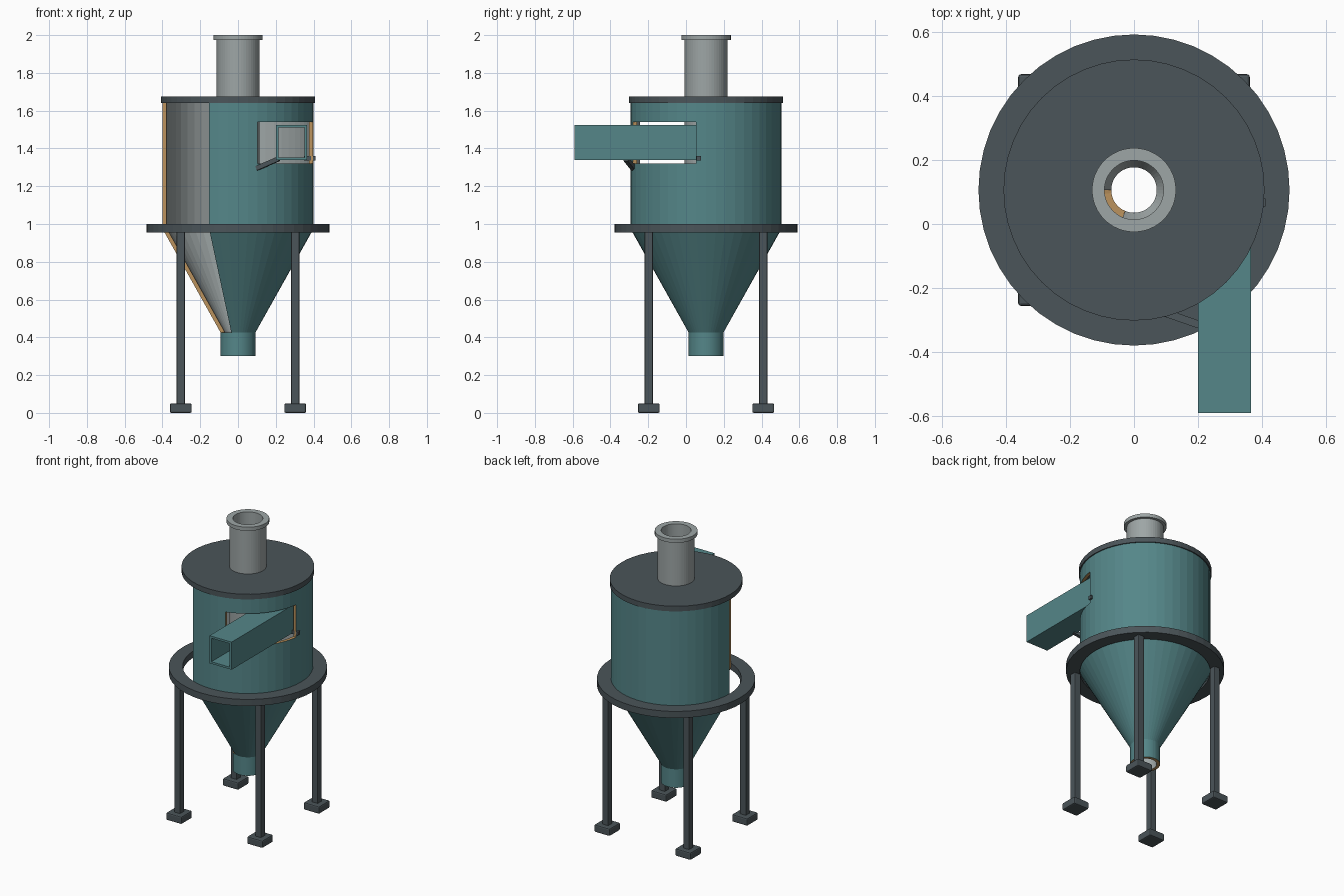
import bpy, bmesh, math
from mathutils import Vector

if "Cube" in bpy.data.objects:
    bpy.data.objects.remove(bpy.data.objects["Cube"])

CY = 0.106          # y of the vessel axis
SEG = 48            # facets around every round part
STEP = 2 * math.pi / SEG


def material(name, rgb):
    m = bpy.data.materials.new(name)
    m.diffuse_color = (*rgb, 1)
    m.use_nodes = True
    m.node_tree.nodes["Principled BSDF"].inputs["Base Color"].default_value = m.diffuse_color
    return m


TEAL = material("teal_paint", (0.09, 0.24, 0.25))
STEEL = material("bare_steel", (0.34, 0.38, 0.38))
CUT = material("cut_edge", (0.50, 0.29, 0.11))
DARK = material("dark_frame", (0.07, 0.09, 0.10))


def finish(name, bm, *mats):
    bmesh.ops.recalc_face_normals(bm, faces=bm.faces)
    me = bpy.data.meshes.new(name)
    bm.to_mesh(me)
    bm.free()
    for m in mats:
        me.materials.append(m)
    ob = bpy.data.objects.new(name, me)
    bpy.context.collection.objects.link(ob)
    return ob


def lathe(name, profile, *mats, closed=True, skip=lambda row, deg: False):
    """Revolve (radius, z) points about the vessel axis, leaving out skipped cells."""
    bm = bmesh.new()
    rows = [[bm.verts.new((r * math.cos(i * STEP), CY + r * math.sin(i * STEP), z))
             for i in range(SEG)] for r, z in profile]
    for k in range(len(rows) if closed else len(rows) - 1):
        a, b = rows[k], rows[(k + 1) % len(rows)]
        for i in range(SEG):
            if not skip(k, (i + 0.5) * 360 / SEG):
                j = (i + 1) % SEG
                bm.faces.new((a[i], a[j], b[j], b[i]))
    return finish(name, bm, *mats)


def tube(name, r_in, r_out, z0, z1, mat):
    return lathe(name, [(r_in, z0), (r_out, z0), (r_out, z1), (r_in, z1)], mat)


def box(name, lo, hi, mat, bevel=0.0):
    lo, hi = Vector(lo), Vector(hi)
    bm = bmesh.new()
    bmesh.ops.create_cube(bm, size=1)
    for v in bm.verts:
        v.co = (lo + hi) / 2 + v.co * (hi - lo)
    if bevel:
        bmesh.ops.bevel(bm, geom=bm.edges[:], offset=bevel, segments=2,
                        profile=0.5, affect='EDGES')
    return finish(name, bm, mat)


def bar(name, p, q, size, mat):
    p, q = Vector(p), Vector(q)
    ob = box(name, (-size / 2, -size / 2, 0), (size / 2, size / 2, (q - p).length), mat)
    ob.location = p
    ob.rotation_euler = (q - p).to_track_quat('Z', 'Y').to_euler()


def thicken(ob, t):
    s = ob.modifiers.new("wall", 'SOLIDIFY')
    s.thickness, s.offset, s.use_even_offset = t, -1, True
    return s


# Vessel wall: outlet, cone and barrel, with the cutaway sector and inlet window
def vessel_gap(row, deg):
    cutaway = row >= 1 and 180 < deg < 247.5
    window = row == 3 and 285 < deg < 352.5
    return cutaway or window


vessel = lathe("vessel_wall",
               [(0.092, 0.30), (0.092, 0.425), (0.40, 0.975),
                (0.40, 1.32), (0.40, 1.54), (0.40, 1.64)],
               TEAL, STEEL, CUT, closed=False, skip=vessel_gap)
# make sure the wall faces outward before it is thickened inward
f = vessel.data.polygons[0]
if f.normal.dot(f.center - Vector((0, CY, f.center.z))) < 0:
    vessel.data.flip_normals()
wall = thicken(vessel, 0.021)
wall.material_offset, wall.material_offset_rim = 1, 2

# Lid, central outlet pipe and its flange
tube("lid", 0.11, 0.407, 1.64, 1.675, DARK)
tube("vortex_pipe", 0.092, 0.113, 1.15, 1.99, STEEL)
tube("pipe_flange", 0.092, 0.131, 1.975, 2.0, STEEL)

# Tangential inlet duct, open at both ends
duct = box("inlet_duct", (0.20, -0.59, 1.338), (0.365, 0.09, 1.525), TEAL)
bm = bmesh.new()
bm.from_mesh(duct.data)
bmesh.ops.delete(bm, geom=[f for f in bm.faces if abs(f.normal.y) > 0.9], context='FACES')
bm.to_mesh(duct.data)
bm.free()
thicken(duct, 0.014)

# Small struts tying the duct to the barrel
bar("left_duct_strut", (0.10, -0.278, 1.295), (0.215, -0.318, 1.345), 0.024, DARK)
bar("right_duct_strut", (0.35, 0.067, 1.347), (0.41, 0.067, 1.347), 0.024, DARK)

# Support ring with four legs and feet
tube("support_ring", 0.40, 0.485, 0.955, 1.0, DARK)
for sx, side in ((-1, "left"), (1, "right")):
    for sy, end in ((-1, "front"), (1, "back")):
        x, y = sx * 0.303, CY + sy * 0.303
        box(f"{end}_{side}_leg", (x - 0.022, y - 0.022, 0.04),
            (x + 0.022, y + 0.022, 0.96), DARK, 0.004)
        box(f"{end}_{side}_foot", (x - 0.058, y - 0.058, 0),
            (x + 0.058, y + 0.058, 0.05), DARK, 0.008)
